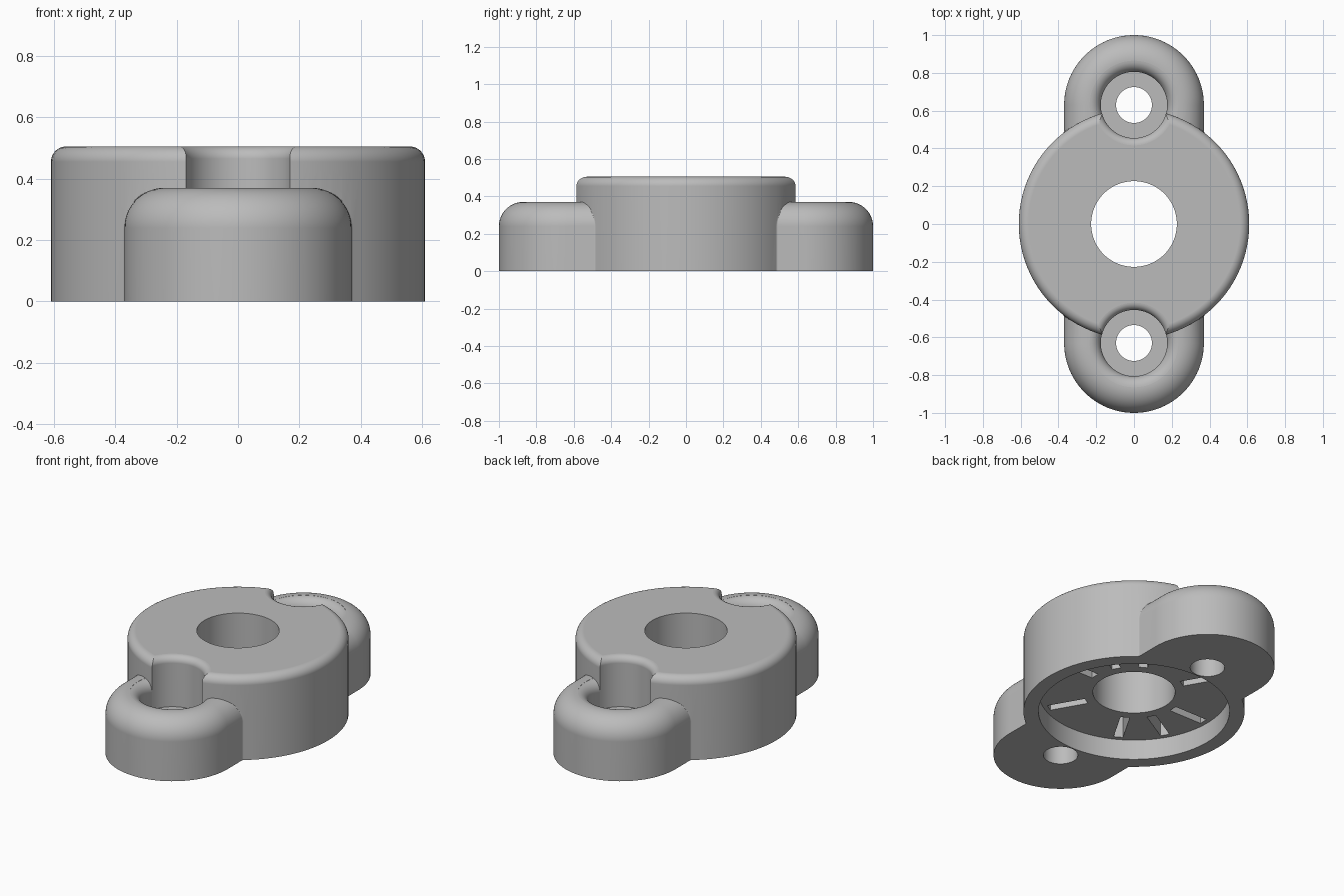
import bpy, bmesh
from math import sin, cos, pi, radians, degrees, atan2, sqrt
from mathutils import Matrix

cube = bpy.data.objects.get("Cube")
if cube:
    bpy.data.objects.remove(cube, do_unlink=True)

SEG = 96
DISC_R, DISC_H, DISC_ROUND = 0.61, 0.505, 0.05
EAR_R, EAR_H, EAR_Y, EAR_ROUND = 0.37, 0.37, 0.63, 0.13
BORE_R, SEAT_R, SCREW_R, SEAT_Z = 0.227, 0.175, 0.095, 0.2
RECESS_R, RECESS_H = 0.527, 0.122

grey = bpy.data.materials.new("plain grey")
grey.use_nodes = True
colour = (0.5, 0.5, 0.5, 1)
grey.diffuse_color = colour
grey.node_tree.nodes["Principled BSDF"].inputs["Base Color"].default_value = colour


def arc(cx, cy, r, start, end, steps=10):
    """Points along a circular arc, angles in degrees."""
    angles = [radians(start + (end - start) * i / steps) for i in range(steps + 1)]
    return [(cx + r * cos(a), cy + r * sin(a)) for a in angles]


def loft(name, rings):
    """Solid through a stack of matching closed rings, capped at both ends."""
    bm = bmesh.new()
    loops = [[bm.verts.new(p) for p in ring] for ring in rings]
    n = len(loops[0])
    for low, high in zip(loops, loops[1:]):
        for i in range(n):
            j = (i + 1) % n
            bm.faces.new((low[i], low[j], high[j], high[i]))
    bm.faces.new(loops[0][::-1])
    bm.faces.new(loops[-1])
    bmesh.ops.recalc_face_normals(bm, faces=bm.faces)
    mesh = bpy.data.meshes.new(name)
    bm.to_mesh(mesh)
    bm.free()
    obj = bpy.data.objects.new(name, mesh)
    bpy.context.collection.objects.link(obj)
    mesh.materials.append(grey)
    return obj


def lathe(name, profile, y=0):
    """Round solid from (radius, height) points."""
    turn = [2 * pi * i / SEG for i in range(SEG)]
    return loft(name, [[(r * cos(a), y + r * sin(a), z) for a in turn] for r, z in profile])


def prism(name, outline, bottom, top):
    return loft(name, [[(x, y, z) for x, y in outline] for z in (bottom, top)])


def combine(target, tool, operation):
    """Apply a boolean and drop the tool."""
    bpy.context.view_layer.objects.active = target
    mod = target.modifiers.new("combine", "BOOLEAN")
    mod.operation, mod.object, mod.solver = operation, tool, "EXACT"
    bpy.ops.object.modifier_apply(modifier=mod.name)
    bpy.data.objects.remove(tool, do_unlink=True)


def fillet_outline(r):
    """Concave corner between an ear of half-width r and the drum."""
    f, overlap = 0.05, 0.003
    x = r + f - overlap
    y = sqrt((DISC_R + f - overlap) ** 2 - x ** 2)
    return arc(x, y, f, 180, 180 + degrees(atan2(y, x)), 6) + [(r - 0.02, 0.45), (r - 0.01, y)]


# Central drum with a rounded top edge; undersides are trimmed level later
body = lathe("flange_body", [(DISC_R, -0.02)]
             + arc(DISC_R - DISC_ROUND, DISC_H - DISC_ROUND, DISC_ROUND, 0, 90))

# Rounded notches in the drum above each screw seat
notch = [(SEAT_R, SEAT_Z)] + arc(SEAT_R + 0.04, DISC_H - 0.04, 0.04, 180, 92) + [(0.22, 0.6)]
# Dish in each ear, reaching a little wider than the notch wall
dish = [(SEAT_R + 0.0007, SEAT_Z - 0.001)] + arc(0.237, 0.308, 0.0613, 180, 92) + [(0.237, 0.45)]
rim = [(EAR_R, -0.04)] + arc(EAR_R - EAR_ROUND, EAR_H - EAR_ROUND, EAR_ROUND, 0, 90, 14)

for side in (1, -1):
    combine(body, lathe("notch_cutter", notch, side * EAR_Y), "DIFFERENCE")

# Mounting ears with a rolled rim, seat and corner fillets
for side in (1, -1):
    rings = []
    for r, z in rim:
        outline = arc(0, EAR_Y, r, 0, 180, SEG // 2) + [(-r, 0.4), (r, 0.4)]
        rings.append([(x, side * y, z) for x, y in outline])
    ear = loft("mounting_ear", rings)
    for sx in (1, -1):
        rings = [[(sx * x, side * y, z - 0.004) for x, y in fillet_outline(r)]
                 for r, z in rim[:-2]]
        combine(ear, loft("corner_fillet", rings), "UNION")
    combine(ear, lathe("dish_cutter", dish, side * EAR_Y), "DIFFERENCE")
    combine(body, ear, "UNION")

# Level underside, recess, bore and screw holes
combine(body, prism("trim_cutter", [(-2, -2), (2, -2), (2, 2), (-2, 2)], -1, 0), "DIFFERENCE")
combine(body, lathe("recess_cutter", [(RECESS_R, -0.1), (RECESS_R, RECESS_H)]), "DIFFERENCE")
combine(body, lathe("bore_cutter", [(BORE_R, -0.1), (BORE_R, 0.7)]), "DIFFERENCE")
for side in (1, -1):
    combine(body, lathe("screw_cutter", [(SCREW_R, -0.1), (SCREW_R, 0.7)], side * EAR_Y),
            "DIFFERENCE")

# Radial slots in the recess ceiling
for angle in (0, 30, 60, 120):
    for turn in (0, 180):
        slot = prism("slot_cutter", [(0.28, -0.026), (0.5, -0.026), (0.5, 0.026), (0.28, 0.026)],
                     RECESS_H - 0.05, RECESS_H + 0.13)
        slot.data.transform(Matrix.Rotation(radians(angle + turn), 4, "Z"))
        combine(body, slot, "DIFFERENCE")

# Smooth curved faces, keep crisp edges
bpy.ops.object.select_all(action="DESELECT")
body.select_set(True)
bpy.context.view_layer.objects.active = body
bpy.ops.object.shade_smooth_by_angle(angle=radians(30))
weighted = body.modifiers.new("even_normals", "WEIGHTED_NORMAL")
weighted.keep_sharp = True
